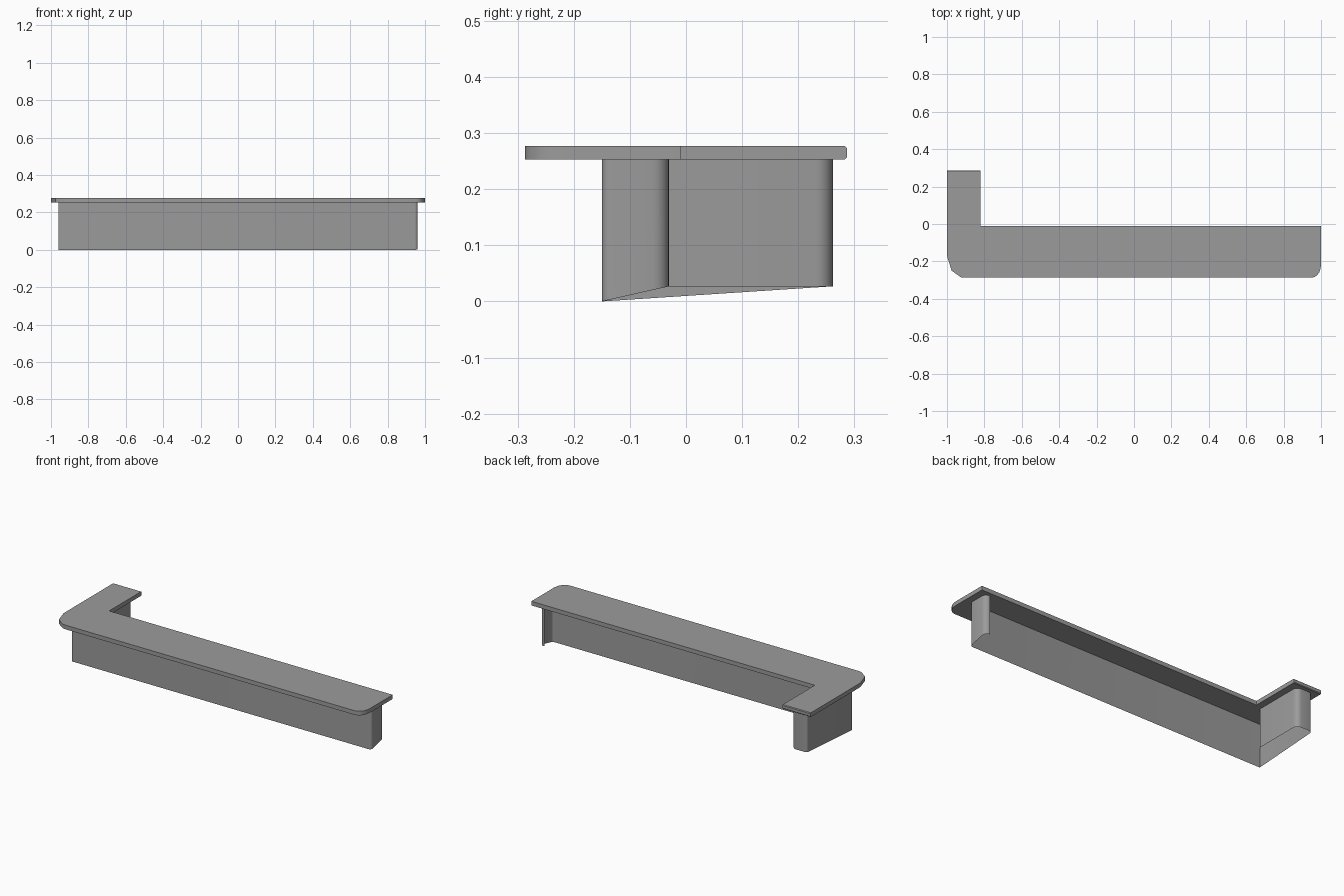
import bpy
import bmesh
import math

cube = bpy.data.objects.get("Cube")
if cube:
    bpy.data.objects.remove(cube, do_unlink=True)

# One plain grey for everything
grey = bpy.data.materials.new("plain_grey")
grey.use_nodes = True
colour = (0.33, 0.33, 0.33, 1)
grey.diffuse_color = colour
grey.node_tree.nodes["Principled BSDF"].inputs["Base Color"].default_value = colour

TOP, UNDER, RIM = 0.277, 0.253, 0.027


def finish(name, bm):
    mesh = bpy.data.meshes.new(name)
    bm.to_mesh(mesh)
    bm.free()
    mesh.materials.append(grey)
    obj = bpy.data.objects.new(name, mesh)
    bpy.context.collection.objects.link(obj)
    bpy.ops.object.select_all(action="DESELECT")
    bpy.context.view_layer.objects.active = obj
    obj.select_set(True)
    bpy.ops.object.shade_smooth_by_angle(angle=math.radians(35))
    return obj


def arc(cx, cy, rx, ry, start, end, steps=5):
    """Points on an elliptical corner, angles in degrees."""
    angles = [math.radians(start + (end - start) * i / steps) for i in range(steps + 1)]
    return [(cx + rx * math.cos(a), cy + ry * math.sin(a)) for a in angles]


def wall(name, path, bottom):
    """Thin upright sheet along a path; bottom(x, y) gives its lower edge."""
    bm = bmesh.new()
    low = [bm.verts.new((x, y, bottom(x, y))) for x, y in path]
    high = [bm.verts.new((x, y, UNDER)) for x, y in path]
    for i in range(len(path) - 1):
        bm.faces.new((low[i], low[i + 1], high[i + 1], high[i]))
    return finish(name, bm)


# Countertop: L-shaped slab with rounded front corners
outline = [(-0.82, -0.01), (-0.82, 0.287), (-1, 0.287), (-1, -0.17),
           (-0.975, -0.25), (-0.925, -0.285), (-0.9, -0.287)]
outline += arc(0.95, -0.217, 0.05, 0.07, -90, 0)
outline += [(1, -0.01)]
bm = bmesh.new()
base = bm.faces.new([bm.verts.new((x, y, UNDER)) for x, y in outline])
slab = bmesh.ops.extrude_face_region(bm, geom=[base])["geom"]
bmesh.ops.translate(bm, vec=(0, 0, TOP - UNDER),
                    verts=[v for v in slab if isinstance(v, bmesh.types.BMVert)])
bmesh.ops.recalc_face_normals(bm, faces=bm.faces[:])
# Softened back edge
back = [e for e in bm.edges if all(v.co.y > 0.28 for v in e.verts)
        and abs(e.verts[0].co.x - e.verts[1].co.x) > 0.1]
bmesh.ops.bevel(bm, geom=back, offset=0.004, segments=1, affect="EDGES")
finish("countertop", bm)

# Front panel with its short rounded return at the left end
front_path = [(-0.96, -0.15)]
front_path += arc(0.945, -0.135, 0.015, 0.015, -90, 0)
front_path += arc(0.93, -0.06, 0.03, 0.03, 0, 90)
wall("front_panel", front_path, lambda x, y: RIM * (y + 0.15) / 0.12)

# Short leg of the counter: outer side, rounded end and inner side
leg_path = [(-0.86, -0.03)]
leg_path += arc(-0.89, 0.232, 0.03, 0.03, 0, 90)
leg_path += arc(-0.945, 0.247, 0.015, 0.015, 90, 180)
leg_path += [(-0.96, -0.15)]
wall("leg_panel", leg_path,
     lambda x, y: RIM * (y + 0.15) / 0.412 if x < -0.95 else RIM)
